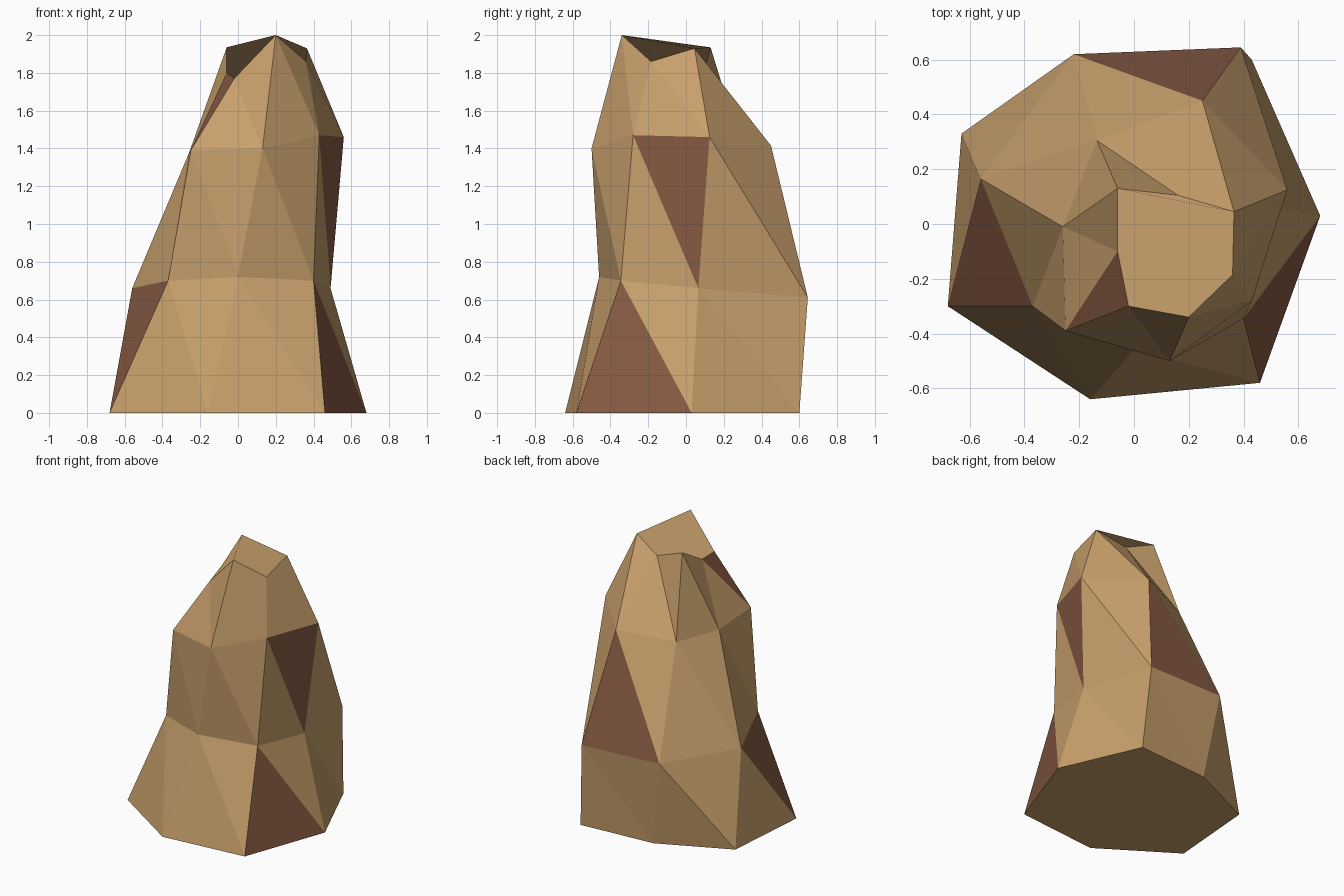
import bpy
import bmesh

# Remove the default cube only
default_cube = bpy.data.objects.get("Cube")
if default_cube:
    bpy.data.objects.remove(default_cube, do_unlink=True)


def make_material(name, color):
    material = bpy.data.materials.new(name)
    material.use_nodes = True
    material.diffuse_color = color
    for node in material.node_tree.nodes:
        if node.type == "BSDF_PRINCIPLED":
            node.inputs["Base Color"].default_value = color
    return material


# Irregular seven-sided outlines, from the foot to the broken top
foot = [(-.68, -.3, 0), (-.16, -.64, 0), (.46, -.58, 0), (.68, .03, 0),
        (.43, .6, 0), (-.13, .56, 0), (-.63, .33, 0)]
waist = [(-.37, -.3, .7), (0, -.46, .72), (.4, -.345, .7), (.49, .065, .66),
         (.39, .645, .61), (-.22, .62, .625), (-.56, .165, .66)]
shoulder = [(-.25, -.39, 1.39), (.13, -.5, 1.4), (.43, -.28, 1.47), (.56, .125, 1.46),
            (.25, .45, 1.415), (-.135, .305, 1.37), (-.26, -.01, 1.375)]
jagged_top = [(-.02, -.3, 1.77), (.2, -.34, 2), (.36, -.185, 1.86), (.365, .045, 1.93),
              (.16, .105, 1.846), (-.06, .13, 1.935), (-.06, -.1, 1.8)]
outlines = [foot, waist, shoulder, jagged_top]

TAN, BROWN = range(2)
# Dark patches as (band, side, upper half of the side)
dark_patches = {(0, 6, True), (0, 2, False), (1, 2, True), (1, 4, False), (2, 6, True)}


def build_stump():
    bm = bmesh.new()
    rings = [[bm.verts.new(point) for point in outline] for outline in outlines]
    sides = len(foot)

    # Walls: every side of every band is split along the same diagonal
    for band, (lower, upper) in enumerate(zip(rings, rings[1:])):
        for side in range(sides):
            following = (side + 1) % sides
            halves = {
                False: (lower[side], lower[following], upper[side]),
                True: (lower[following], upper[following], upper[side]),
            }
            for is_upper, corners in halves.items():
                face = bm.faces.new(corners)
                is_dark = (band, side, is_upper) in dark_patches
                face.material_index = BROWN if is_dark else TAN

    # Caps
    bm.faces.new(rings[-1])
    bm.faces.new(reversed(rings[0]))

    mesh = bpy.data.meshes.new("stump")
    bm.to_mesh(mesh)
    bm.free()
    stump = bpy.data.objects.new("stump", mesh)
    bpy.context.collection.objects.link(stump)
    return stump


stump = build_stump()
stump.data.materials.append(make_material("tan", (.578, .352, .15, 1)))
stump.data.materials.append(make_material("reddish brown", (.25, .105, .058, 1)))
